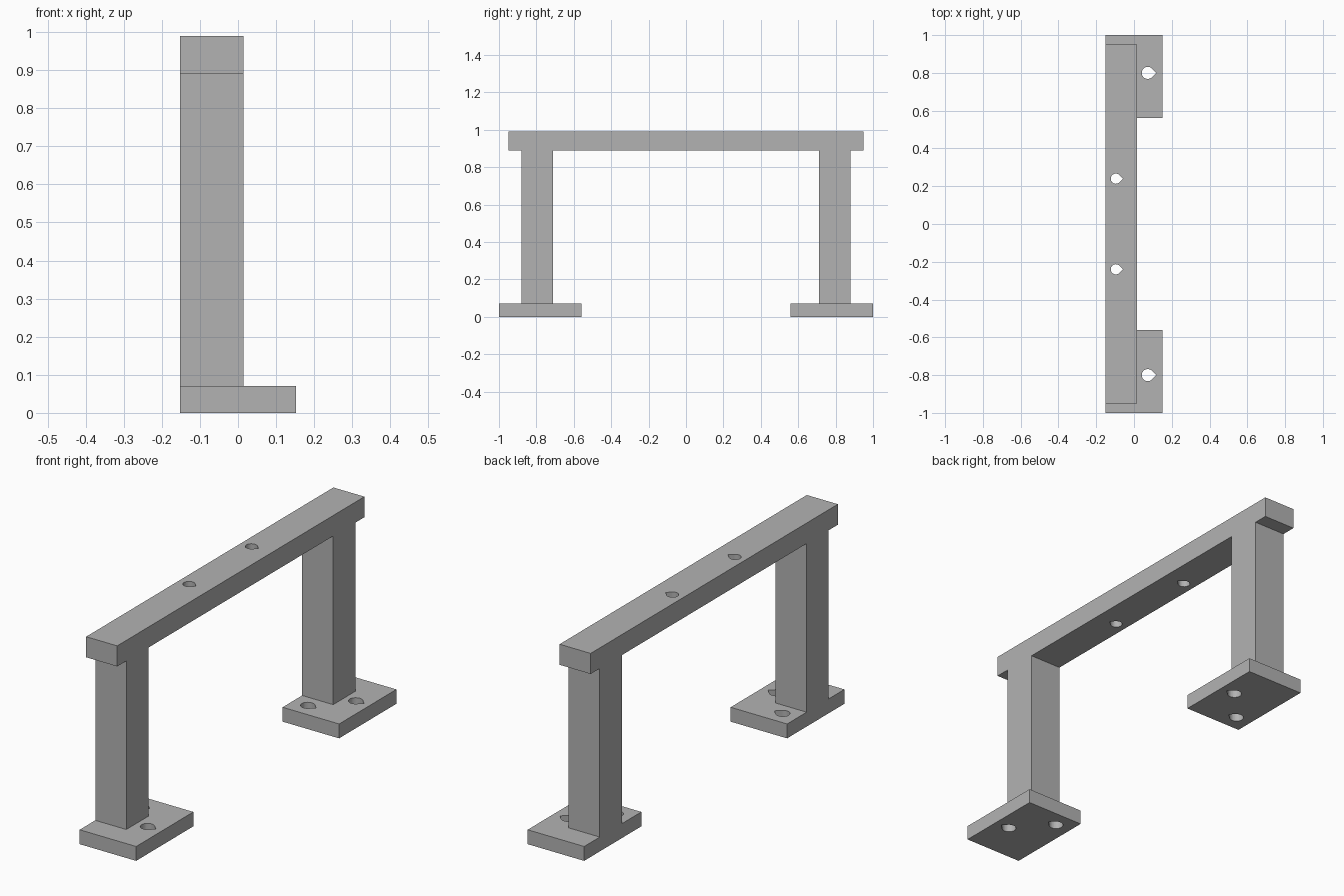
import bpy
import bmesh
from math import sin, cos, pi, sqrt
from mathutils import Vector

cube = bpy.data.objects.get("Cube")
if cube:
    bpy.data.objects.remove(cube, do_unlink=True)

BACK_X, BAR_X, FOOT_X = -0.152, 0.015, 0.152
FOOT_TOP, BAR_BOTTOM, BAR_TOP = 0.07, 0.89, 0.99

grey = bpy.data.materials.new("plain grey")
grey.use_nodes = True
colour = (0.45, 0.45, 0.45, 1)
grey.diffuse_color = colour
grey.node_tree.nodes["Principled BSDF"].inputs["Base Color"].default_value = colour


def extrude(name, points, direction):
    """Solid made by sweeping a flat outline along a direction."""
    bm = bmesh.new()
    face = bm.faces.new([bm.verts.new(p) for p in points])
    swept = bmesh.ops.extrude_face_region(bm, geom=[face])["geom"]
    verts = [g for g in swept if isinstance(g, bmesh.types.BMVert)]
    bmesh.ops.translate(bm, verts=verts, vec=Vector(direction))
    bmesh.ops.recalc_face_normals(bm, faces=bm.faces)
    mesh = bpy.data.meshes.new(name)
    bm.to_mesh(mesh)
    bm.free()
    mesh.materials.append(grey)
    obj = bpy.data.objects.new(name, mesh)
    bpy.context.collection.objects.link(obj)
    return obj


def drill(obj, x, y, radius):
    """Cut a vertical teardrop hole whose point faces +x."""
    steps = 24
    angles = [pi / 4 + 1.5 * pi * i / steps for i in range(steps + 1)]
    outline = [(x + radius * cos(a), y + radius * sin(a), -0.1) for a in angles]
    outline.append((x + radius * sqrt(2), y, -0.1))
    cutter = extrude("hole_cutter", outline, (0, 0, 1.3))
    cutter.hide_render = True
    mod = obj.modifiers.new("hole", "BOOLEAN")
    mod.operation = "DIFFERENCE"
    mod.solver = "EXACT"
    mod.object = cutter
    bpy.context.view_layer.update()
    graph = bpy.context.evaluated_depsgraph_get()
    result = bpy.data.meshes.new_from_object(obj.evaluated_get(graph))
    obj.modifiers.clear()
    obj.data = result
    bpy.data.objects.remove(cutter, do_unlink=True)


# Crossbar and both legs share one outline
half = [(0.95, BAR_TOP), (0.95, BAR_BOTTOM), (0.88, BAR_BOTTOM),
        (0.88, FOOT_TOP), (0.71, FOOT_TOP), (0.71, BAR_BOTTOM)]
outline = half + [(-y, z) for y, z in reversed(half)]
frame = extrude("crossbar_and_legs", [(BACK_X, y, z) for y, z in outline],
                (BAR_X - BACK_X, 0, 0))
for side in (1, -1):
    drill(frame, -0.096, 0.24 * side, 0.027)

# Mounting feet with two screw holes each
for name, side in (("back_foot", 1), ("front_foot", -1)):
    inner, outer = 0.56 * side, side
    foot = extrude(name, [(BACK_X, inner, 0), (FOOT_X, inner, 0),
                          (FOOT_X, outer, 0), (BACK_X, outer, 0)],
                   (0, 0, FOOT_TOP))
    drill(foot, 0.073, 0.8 * side, 0.032)
    drill(foot, -0.073, 0.64 * side, 0.032)
